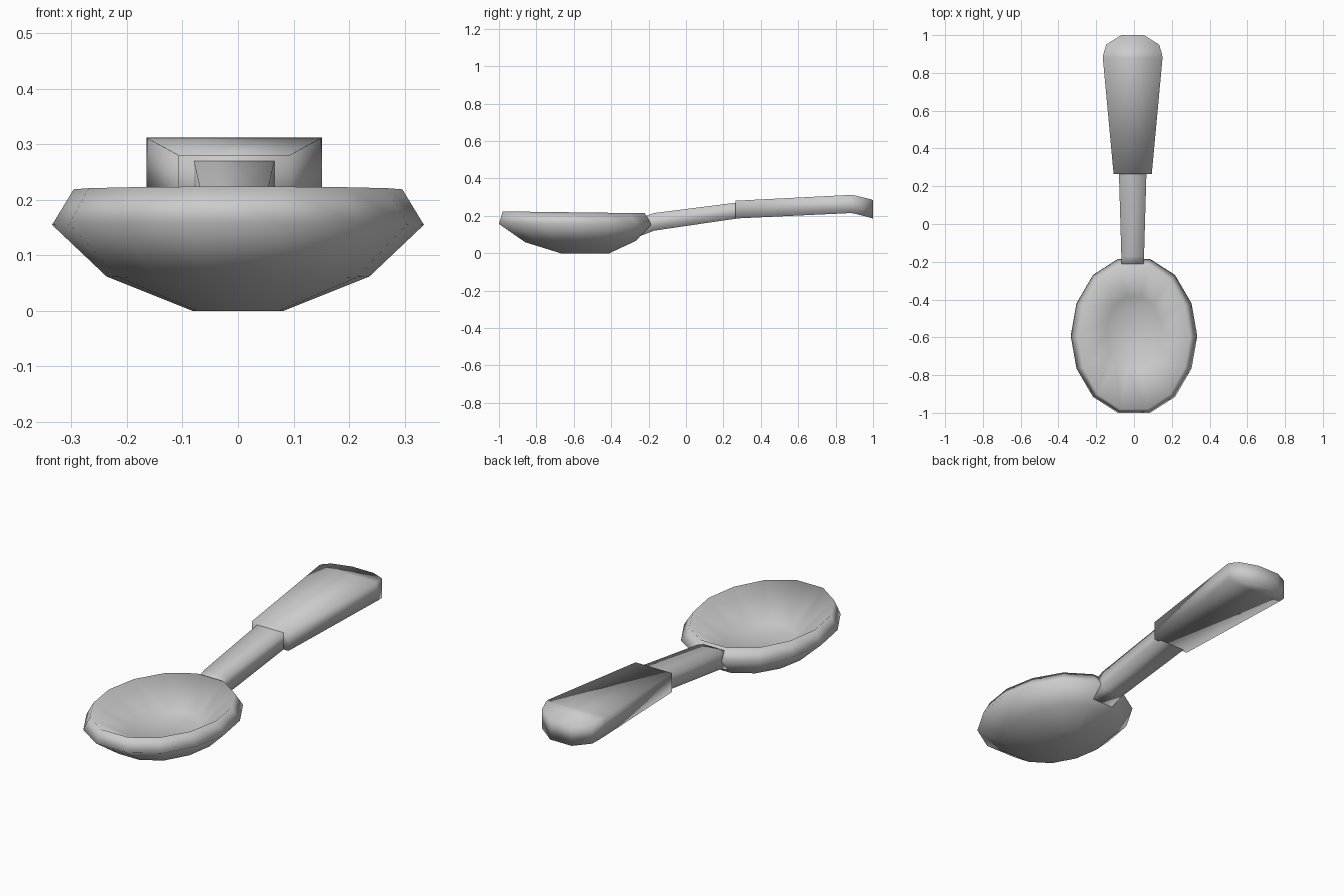
import bpy, bmesh
from math import sin, cos, pi, copysign

if "Cube" in bpy.data.objects:
    bpy.data.objects.remove(bpy.data.objects["Cube"])


def loft(name, rings, cap_end=True):
    """Skin a list of equal-length vertex rings and cap the ends."""
    bm = bmesh.new()
    loops = [[bm.verts.new(p) for p in r] for r in rings]
    n = len(loops[0])
    for a, b in zip(loops, loops[1:]):
        for i in range(n):
            j = (i + 1) % n
            bm.faces.new((a[i], a[j], b[j], b[i]))
    bm.faces.new(loops[0][::-1])
    if cap_end:
        bm.faces.new(loops[-1])
    bmesh.ops.recalc_face_normals(bm, faces=bm.faces)
    mesh = bpy.data.meshes.new(name)
    bm.to_mesh(mesh)
    bm.free()
    mesh.shade_smooth()
    ob = bpy.data.objects.new(name, mesh)
    bpy.context.collection.objects.link(ob)
    return ob


def power(v, e):
    return copysign(abs(v) ** e, v)


def oval(cy, rx, ry, z, tilt=0.0, sides=14):
    """Slightly squared oval ring; tilt raises the front end."""
    out = []
    for i in range(sides):
        a = 2 * pi * (i + 0.5) / sides
        s, c = power(sin(a), 0.92), power(cos(a), 1.06)
        out.append((rx * s, cy + ry * c, z - tilt * c))
    return out


def box_section(half, y_top, z_top, y_bot, z_bot, cx=-0.007):
    """Rectangular cross-section across the handle."""
    return [(cx - half, y_top, z_top), (cx + half, y_top, z_top),
            (cx + half, y_bot, z_bot), (cx - half, y_bot, z_bot)]


# Bowl: outer shell from the base up, over the rim, and down the inside
loft("bowl", [
    oval(-0.54, 0.082, 0.133, 0.0),
    oval(-0.565, 0.237, 0.303, 0.062, -0.003),
    oval(-0.5925, 0.335, 0.419, 0.155, 0.002),
    oval(-0.60, 0.296, 0.39, 0.219, 0.005),
    oval(-0.58, 0.15, 0.20, 0.092),
])

# Neck joining bowl and grip, open where it enters the grip
loft("neck", [
    box_section(0.058, -0.21, 0.202, -0.256, 0.088),
    box_section(0.060, -0.17, 0.215, -0.17, 0.121),
    box_section(0.073, 0.28, 0.272, 0.28, 0.187),
], cap_end=False)

# Flared grip with a rounded, drooping end
loft("grip", [
    box_section(h, y, zt, y, zb) for h, y, zt, zb in [
        (0.101, 0.265, 0.281, 0.186),
        (0.158, 0.88, 0.312, 0.215),
        (0.155, 0.90, 0.310, 0.212),
        (0.140, 0.95, 0.298, 0.200),
        (0.060, 1.00, 0.285, 0.186),
    ]
])
